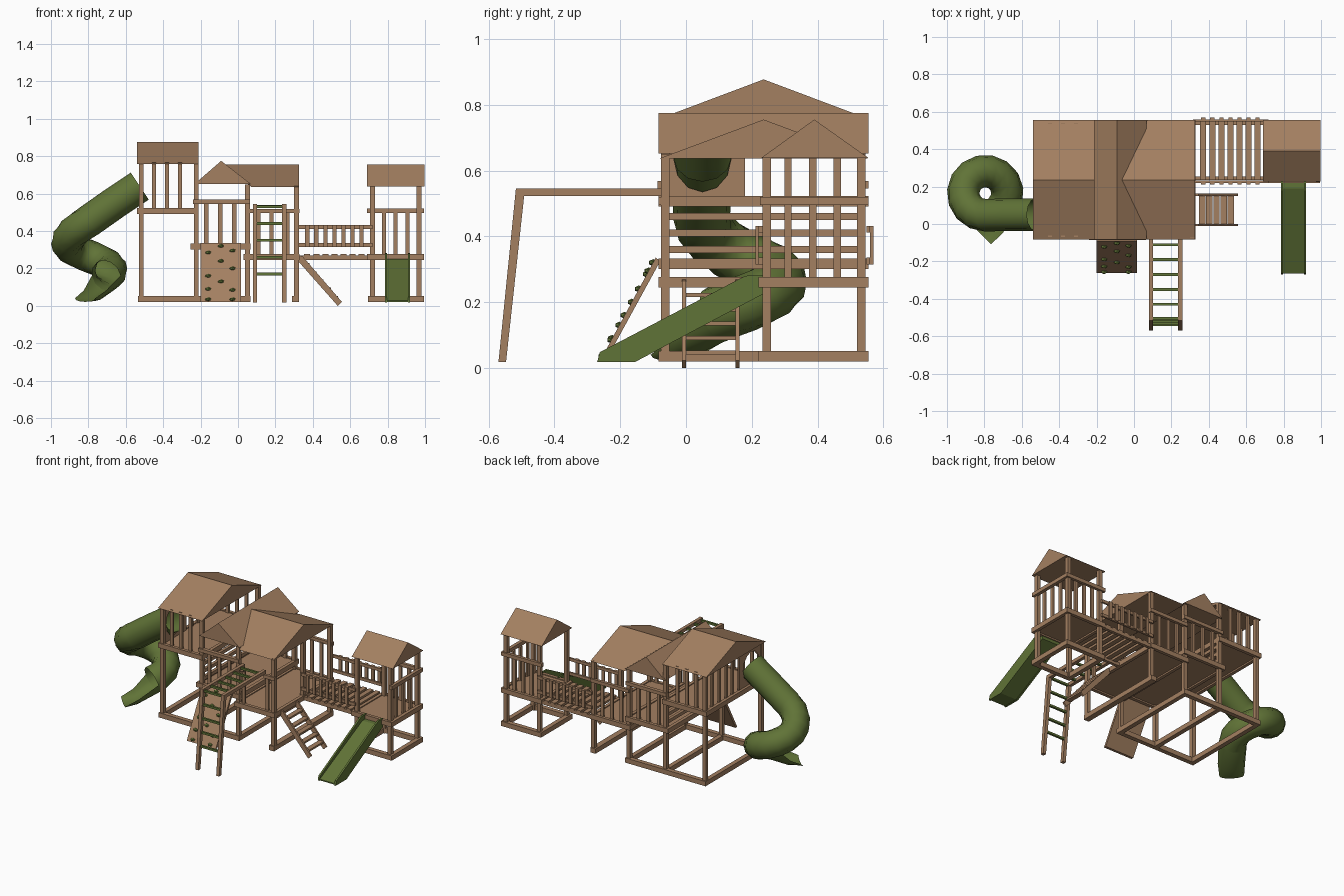
import bpy, bmesh, math
from mathutils import Vector

if "Cube" in bpy.data.objects:
    bpy.data.objects.remove(bpy.data.objects["Cube"])


def material(name, rgb):
    m = bpy.data.materials.new(name)
    m.diffuse_color = (*rgb, 1)
    m.use_nodes = True
    m.node_tree.nodes["Principled BSDF"].inputs["Base Color"].default_value = m.diffuse_color
    return m


WOOD = material("cedar wood", (0.37, 0.215, 0.12))
GREEN = material("green plastic", (0.118, 0.172, 0.038))


def finish(name, bm, mat):
    bmesh.ops.recalc_face_normals(bm, faces=bm.faces)
    me = bpy.data.meshes.new(name)
    bm.to_mesh(me)
    bm.free()
    me.materials.append(mat)
    ob = bpy.data.objects.new(name, me)
    bpy.context.collection.objects.link(ob)
    return ob


def boxes(name, items, mat=WOOD):
    """One object from boxes given as (x0, x1, y0, y1, z0, z1)."""
    bm = bmesh.new()
    for x0, x1, y0, y1, z0, z1 in items:
        vs = bmesh.ops.create_cube(bm, size=1)["verts"]
        for v in vs:
            v.co = ((x0 + x1) / 2 + v.co.x * (x1 - x0), (y0 + y1) / 2 + v.co.y * (y1 - y0),
                    (z0 + z1) / 2 + v.co.z * (z1 - z0))
    return finish(name, bm, mat)


def prism(name, pts, axis, spans, mat=WOOD):
    """Extrude a 2D profile along x (profile is y,z) or y (profile is x,z)."""
    bm = bmesh.new()
    for lo, hi in spans:
        put = (lambda p, t: (t, *p)) if axis == "x" else (lambda p, t: (p[0], t, p[1]))
        a, b = ([bm.verts.new(put(p, t)) for p in pts] for t in (lo, hi))
        bm.faces.new(a)
        bm.faces.new(b)
        for i in range(len(pts)):
            j = (i + 1) % len(pts)
            bm.faces.new((a[i], a[j], b[j], b[i]))
    return finish(name, bm, mat)


def frame(x0, x1, y0, y1, z0, z1, t=0.03):
    return [(x0, x1, y0, y0 + t, z0, z1), (x0, x1, y1 - t, y1, z0, z1),
            (x0, x0 + t, y0, y1, z0, z1), (x1 - t, x1, y0, y1, z0, z1)]


def post(x, y, z0, z1, w=0.013):
    return (x - w, x + w, y - w, y + w, z0, z1)


YF, YB, YM = -0.063, 0.533, 0.245       # front, back and middle post lines
F0, F1 = -0.083, 0.555                  # frame depth

# Posts
boxes("left_tower_posts", [post(x, y, 0.02, 0.76) for x in (-0.517, -0.223) for y in (YF, YB)])
boxes("middle_tower_posts", [post(0.05, y, 0.02, 0.65) for y in (YF, YB)])
boxes("right_tower_posts", [post(0.313, y, 0.02, 0.64) for y in (YF, YB)] + [post(0.313, YM, 0.26, 0.64)])
boxes("far_tower_posts", [post(x, y, 0.02, 0.64) for x in (0.72, 0.967) for y in (YM, YB)])

# Ground beams
boxes("ground_beams", frame(-0.535, -0.21, F0, F1, 0.02, 0.052) + frame(-0.24, 0.067, F0, F1, 0.02, 0.052)
      + [(0.288, 0.327, F0, F1, 0.02, 0.052)])
boxes("far_ground_beams", frame(0.695, 0.995, 0.22, F1, 0.02, 0.052))

# Decks with their rim beams
for name, x0, x1, y0, z in (("left", -0.54, -0.21, F0, 0.49), ("middle", -0.255, 0.067, F0, 0.30),
                            ("right", 0.03, 0.33, F0, 0.245), ("far", 0.69, 0.995, 0.22, 0.245)):
    boxes(name + "_deck", frame(x0, x1, y0, F1, z, z + 0.032, 0.022)
          + [(x0 + 0.01, x1 - 0.01, y0 + 0.01, F1 - 0.01, z + 0.01, z + 0.026)])

# Upright railing slats
W = 0.011


def slats_x(xs, y, z0, z1):
    return [(x - W, x + W, y - 0.006, y + 0.006, z0, z1) for x in xs]


def slats_y(ys, x, z0, z1):
    return [(x - 0.006, x + 0.006, y - W, y + W, z0, z1) for y in ys]


A, B, C, D = ((-0.45, -0.38, -0.31), (-0.17, -0.095, -0.02), (0.11, 0.18, 0.25), (0.78, 0.843, 0.907))
BACK_YS = (0.31, 0.385, 0.46)
boxes("left_tower_slats", slats_x(A, YF, 0.5, 0.765) + slats_x(A, YB, 0.5, 0.765)
      + slats_y((YM,) + BACK_YS, -0.517, 0.5, 0.77))
boxes("middle_tower_slats", slats_x(B, YF, 0.32, 0.56) + slats_x(B, YB, 0.32, 0.56))
boxes("middle_tower_rails", [(-0.24, 0.065, y - 0.015, y + 0.01, 0.545, 0.568) for y in (YF - 0.008, YB + 0.012)])
boxes("right_tower_slats", slats_x((0.09, 0.265), YF, 0.26, 0.5) + slats_x(C, YB, 0.26, 0.5))
boxes("right_tower_rails", [(0.04, 0.1, F0, F0 + 0.02, 0.495, 0.518), (0.25, 0.33, F0, F0 + 0.02, 0.495, 0.518),
                            (0.04, 0.33, F1 - 0.02, F1, 0.495, 0.518)])
boxes("far_tower_slats", slats_x(D, YB, 0.26, 0.5) + slats_y(BACK_YS, 0.967, 0.26, 0.5))
boxes("far_tower_rails", [(0.69, 0.995, F1 - 0.02, F1, 0.495, 0.52), (0.972, 0.995, 0.225, F1, 0.495, 0.52)])

# Horizontal climbing boards between left and middle towers
boxes("climbing_boards", [(-0.23, -0.21, -0.06, 0.53, z - 0.011, z + 0.011)
                          for z in (0.36, 0.41, 0.46)])

# Roofs
prism("left_roof", [(F0, 0.757), (F1, 0.757), (0.236, 0.877)], "x", [(-0.54, -0.21)])
prism("middle_roof", [(-0.232, 0.652), (0.068, 0.652), (-0.09, 0.775)], "y", [(F0, F1)])
prism("far_roof", [(0.228, 0.638), (F1, 0.638), (0.39, 0.755)], "x", [(0.69, 0.998)])
right_roof = prism("right_roof", [(F0, 0.636), (F1, 0.636), (0.236, 0.755)], "x", [(0.07, 0.327)])
for v in right_roof.data.vertices:      # ridge runs into the middle roof
    if v.co.x < 0.1 and v.co.z > 0.7:
        v.co.x = -0.064

# Bridge
xs = [0.37 + 0.0485 * i for i in range(7)]
boxes("bridge_planks", [(x - 0.016, x + 0.016, 0.235, 0.55, 0.262, 0.277) for x in xs]
      + [(0.32, 0.72, y, y + 0.02, 0.245, 0.268) for y in (0.235, 0.53)])
boxes("bridge_rails", [(0.315, 0.72, y - 0.006, y + 0.006, z, z + 0.02)
                       for y in (0.226, 0.554) for z in (0.315, 0.412)])
boxes("bridge_balusters", [(x - W, x + W, y - 0.005, y + 0.005, 0.315, 0.432) for x in xs for y in (0.216, 0.565)])

# Stairs
prism("stair_stringers", [(0.325, 0.235), (0.325, 0.27), (0.345, 0.265), (0.555, 0.022), (0.533, 0.0)],
      "y", [(-0.012, 0.0), (0.15, 0.162)])
boxes("stair_treads", [(x - 0.017, x + 0.017, 0, 0.15, z - 0.006, z + 0.006)
                       for x, z in ((0.365 + 0.038 * i, 0.222 - 0.0437 * i) for i in range(5))])

# Monkey bars
sides = [(0.08, 0.102), (0.236, 0.258)]
boxes("monkey_bar_beams", [(a, b, -0.515, -0.07, 0.522, 0.545) for a, b in sides])
prism("monkey_bar_legs", [(-0.57, 0.018), (-0.547, 0.018), (-0.492, 0.522), (-0.495, 0.545), (-0.517, 0.545)],
      "x", sides)
rungs = [(-0.11 - 0.08 * i, 0.533) for i in range(5)]
rungs += [(-0.556 + 0.1 * z, z) for z in (0.17, 0.26, 0.35, 0.44, 0.53)]
boxes("monkey_bar_rungs", [(0.1, 0.238, y - 0.007, y + 0.007, z - 0.007, z + 0.007) for y, z in rungs], GREEN)

# Rock wall with hand holds
prism("rock_wall", [(-0.262, 0.02), (-0.245, 0.02), (-0.078, 0.325), (-0.092, 0.335)], "x", [(-0.2, 0.017)])
bm = bmesh.new()
for x, zs in ((-0.16, (0.285, 0.16, 0.09, 0.035)), (-0.092, (0.32, 0.24, 0.13)), (-0.03, (0.295, 0.2, 0.085, 0.035))):
    for z in zs:
        vs = bmesh.ops.create_icosphere(bm, subdivisions=1, radius=0.018)["verts"]
        y = -0.262 + (z - 0.02) * 0.54
        for v in vs:
            v.co = Vector((x + v.co.x, y + v.co.y * 0.8, z + v.co.z * 0.6))
finish("rock_holds", bm, GREEN)

# Straight slide: bed and two side walls
prism("slide_bed", [(-0.265, 0.02), (-0.16, 0.02), (0.235, 0.225), (0.235, 0.25), (0.19, 0.25), (-0.265, 0.028)],
      "x", [(0.79, 0.915)], GREEN)
prism("slide_sides", [(-0.27, 0.018), (-0.155, 0.018), (0.235, 0.225), (0.235, 0.282), (0.18, 0.28), (-0.262, 0.048)],
      "x", [(0.785, 0.797), (0.908, 0.92)], GREEN)

# Tube slide: straight drop, spiral, then an open trough
CX, CY, R, TR, N = -0.795, 0.165, 0.118, 0.087, 12
path = [Vector((-0.525, 0.05, 0.64)), Vector((-0.66, 0.05, 0.55))]
heights = [0.455, 0.335, 0.265, 0.19, 0.125, 0.1]
for i in range(14):
    deg = 310 * i / 13
    k, f = int(deg // 90), (deg % 90) / 90
    a = math.radians(-90 - deg)
    path.append(Vector((CX + R * math.cos(a), CY + R * math.sin(a), heights[k] * (1 - f) + heights[k + 1] * f)))


def ring(bm, p, d, angles, squash=1, r=TR):
    side = Vector((-d.y, d.x, 0)).normalized()
    up = d.normalized().cross(side)
    return [bm.verts.new(p + side * r * math.cos(t) + up * r * squash * math.sin(t)) for t in angles]


bm = bmesh.new()
rings = []
full = [2 * math.pi * i / N for i in range(N)]
for i, p in enumerate(path):
    d = path[min(i + 1, len(path) - 1)] - path[max(i - 1, 0)]
    rings.append(ring(bm, p, d, full))
for a, b in zip(rings, rings[1:]):
    for i in range(N):
        bm.faces.new((a[i], a[(i + 1) % N], b[(i + 1) % N], b[i]))
tube = finish("tube_slide", bm, GREEN)

bm = bmesh.new()
half = [math.pi + math.pi * i / 6 for i in range(7)]
d0 = path[-1] - path[-2]
end = Vector((-0.7, -0.72, 0))
rings = [ring(bm, path[-1], d0, half),
         ring(bm, Vector((-0.765, 0.005, 0.082)), end, half, 0.68, 0.083),
         ring(bm, Vector((-0.818, -0.055, 0.04)), end, half, 0.25, 0.075)]
for a, b in zip(rings, rings[1:]):
    for i in range(6):
        bm.faces.new((a[i], a[i + 1], b[i + 1], b[i]))
trough = finish("tube_slide_exit", bm, GREEN)

for ob in (tube, trough):
    bpy.ops.object.select_all(action="DESELECT")
    ob.select_set(True)
    bpy.context.view_layer.objects.active = ob
    bpy.ops.object.shade_smooth_by_angle(angle=math.radians(40))

# Entry panel of the tube slide: square board with a round hole
bm = bmesh.new()
corners = [(-0.065, 0.505), (0.18, 0.505), (0.18, 0.765), (-0.065, 0.765)]
for x in (-0.523, -0.511):
    outer = [bm.verts.new((x, *c)) for c in corners]
    inner = [bm.verts.new((x, 0.05 + TR * math.cos(t), 0.635 + 0.1 * math.sin(t))) for t in full]
    for q in range(4):                  # quarter of the hole per corner
        s = 3 * (q + 2)
        bm.faces.new([outer[q]] + [inner[(s + k) % N] for k in range(4)])
        bm.faces.new((outer[q], inner[(s + 3) % N], outer[(q + 1) % 4]))
finish("tube_entry_panel", bm, WOOD)
